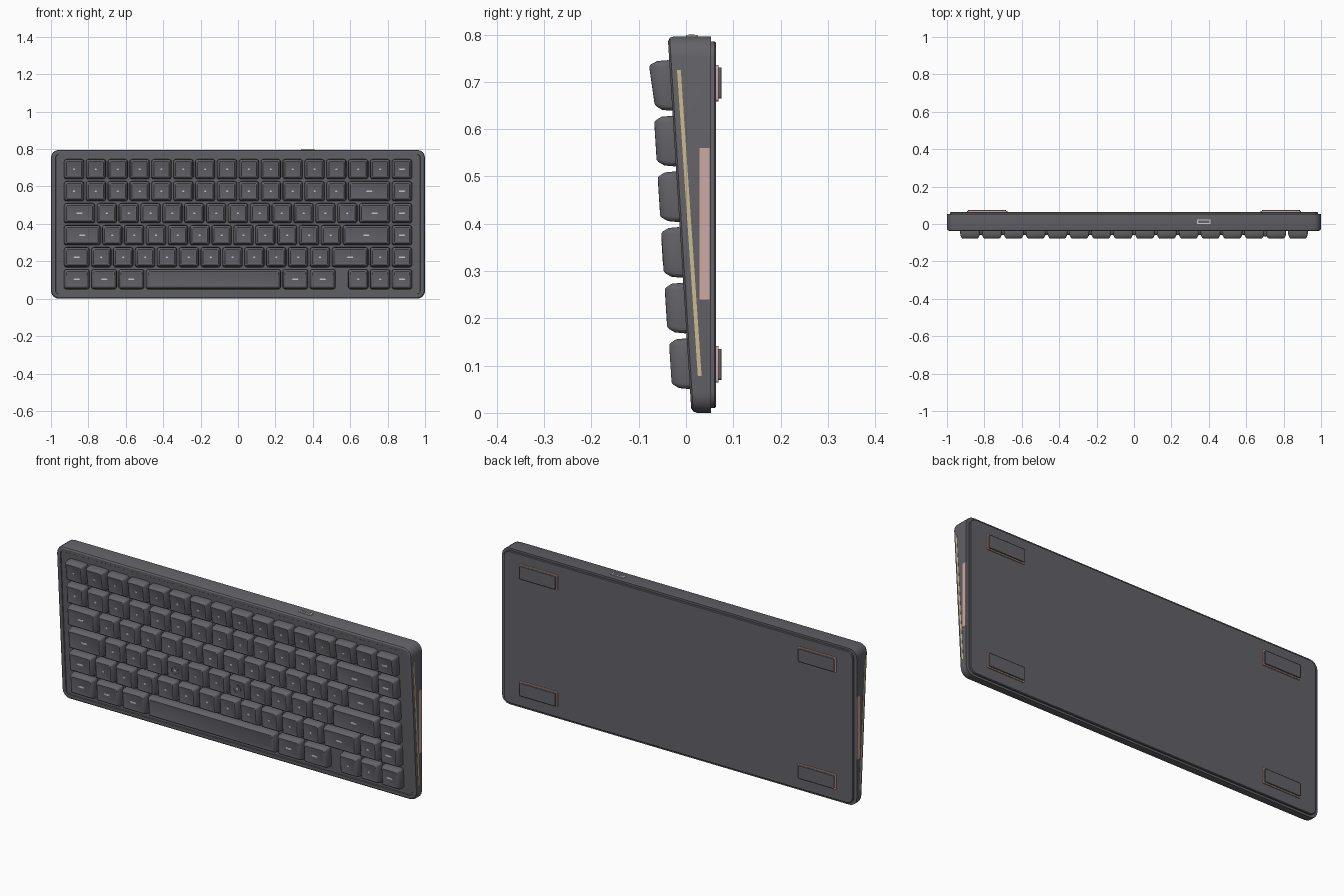
import bpy, bmesh, math

if "Cube" in bpy.data.objects:
    bpy.data.objects.remove(bpy.data.objects["Cube"])


def material(name, r, g, b):
    m = bpy.data.materials.new(name)
    m.use_nodes = True
    m.diffuse_color = (r, g, b, 1)
    m.node_tree.nodes["Principled BSDF"].inputs["Base Color"].default_value = (r, g, b, 1)
    return m


GREY = material("graphite grey", 0.125, 0.122, 0.138)
PINK = material("dusty pink", 0.62, 0.40, 0.36)
TAN = material("pale gold", 0.60, 0.50, 0.28)
LIGHT = material("light grey", 0.60, 0.60, 0.62)


def front(z):
    """Depth of the sloping front face at height z."""
    return 0.0115 - 0.063 * z


def outline(cx, cz, w, h, r, inset=0, seg=4):
    """Rounded rectangle as (x, z) points."""
    hw, hh, r = w / 2 - inset, h / 2 - inset, max(r - inset, 0.004)
    pts = []
    for k, (sx, sz) in enumerate([(1, 1), (-1, 1), (-1, -1), (1, -1)]):
        for i in range(seg + 1):
            a = (k + i / seg) * math.pi / 2
            pts.append((cx + sx * (hw - r) + r * math.cos(a),
                        cz + sz * (hh - r) + r * math.sin(a)))
    return pts


def loft(bm, loops):
    """Skin matching loops of 3D points and cap both ends."""
    rings = [[bm.verts.new(p) for p in loop] for loop in loops]
    n = len(rings[0])
    for a, b in zip(rings, rings[1:]):
        for i in range(n):
            bm.faces.new((a[i], a[(i + 1) % n], b[(i + 1) % n], b[i]))
    bm.faces.new(rings[0])
    bm.faces.new(rings[-1])


def finish(bm, name, mat):
    bmesh.ops.recalc_face_normals(bm, faces=bm.faces[:])
    mesh = bpy.data.meshes.new(name)
    bm.to_mesh(mesh)
    bm.free()
    mesh.materials.append(mat)
    ob = bpy.data.objects.new(name, mesh)
    bpy.context.collection.objects.link(ob)
    bpy.ops.object.select_all(action="DESELECT")
    ob.select_set(True)
    bpy.context.view_layer.objects.active = ob
    bpy.ops.object.shade_smooth_by_angle(angle=math.radians(28))
    return ob


def slab(name, mat, shape, y0, y1, bevel=0.0):
    """Rounded plate between two depths, softened on its rear edge."""
    bm = bmesh.new()
    levels = [(y0, 0), (y1 - bevel, 0)] + ([(y1, bevel)] if bevel else [])
    loft(bm, [[(x, y, z) for x, z in outline(*shape, inset=i)] for y, i in levels])
    return finish(bm, name, mat)


# Wedge-shaped case with a softened front rim and a shallow key tray
H = 0.796
case = (0, H / 2, 2.0, H, 0.042)
bm = bmesh.new()
loops = [[(x, 0.053, z) for x, z in outline(*case)]]
for depth, inset in [(0.012, 0), (0.004, 0.003), (0, 0.010), (0, 0.024), (0.003, 0.026)]:
    loops.append([(x, front(z) + depth, z) for x, z in outline(*case, inset=inset)])
loft(bm, loops)
finish(bm, "case", GREY)

# Rear cover
slab("rear_cover", GREY, (0, H / 2, 1.97, H - 0.02, 0.035), 0.052, 0.063, 0.003)

# Feet: coloured surround with a grey pad
for side, sx in (("left", 1), ("right", -1)):
    for level, z in (("upper", 0.6975), ("lower", 0.1025)):
        slab(f"{level}_{side}_foot_surround", PINK,
             (sx * 0.785, z, 0.215, 0.077, 0.006), 0.062, 0.069)
        slab(f"{level}_{side}_foot_pad", GREY,
             (sx * 0.785, z, 0.203, 0.066, 0.005), 0.062, 0.0752, 0.001)


# Side inlays: thin plates described by a (y, z) outline
def side_plate(name, mat, pts, sx):
    bm = bmesh.new()
    loft(bm, [[(sx * x, y, z) for y, z in pts] for x in (0.995, 1.001)])
    finish(bm, name, mat)


for side, sx in (("left", 1), ("right", -1)):
    side_plate(f"{side}_gold_line", TAN,
               [(-0.019, 0.725), (-0.011, 0.725), (0.033, 0.078), (0.025, 0.078)], sx)
    side_plate(f"{side}_pink_panel", PINK,
               [(0.029, 0.24), (0.050, 0.24), (0.050, 0.56), (0.029, 0.56)], sx)

# Charging port on the top edge
for name, mat, w, d, top in (("port_rim", LIGHT, 0.074, 0.024, 0.7995),
                             ("port_opening", GREY, 0.062, 0.013, 0.80)):
    bm = bmesh.new()
    loft(bm, [[(x, y, z) for x, y in outline(0.373, 0.012, w, d, 0.005)]
              for z in (0.79, top)])
    finish(bm, name, mat)

# Key rows: widths in key units, negative for a gap
UNIT, GAP, KEY_H = 0.1169, 0.0095, 0.107
ROWS = [
    ("function", [1] * 16),
    ("number", [1] * 13 + [2, 1]),
    ("upper_letter", [1.5] + [1] * 12 + [1.5, 1]),
    ("home_letter", [1.75] + [1] * 11 + [2.25, 1]),
    ("lower_letter", [1.25] + [1] * 11 + [1.75, 1, 1]),
    ("space", [1.25] * 3 + [6.25] + [1.25] * 2 + [-0.5] + [1] * 3),
]
# Keycap section: (height, inset, share of the row tilt)
SECTION = [(-0.004, 0.001, 0), (0.003, 0, 0), (0.024, 0.002, 0.5), (0.036, 0.009, 1),
           (0.0395, 0.013, 1), (0.040, 0.016, 1), (0.0388, 0.020, 1)]

marks = bmesh.new()
for r, (row, widths) in enumerate(ROWS):
    cz = 0.6925 - r * 0.1177
    tilt = 0.08 if r == 0 else 0.0
    rise = 1.0 if r < 5 else 0.95
    x = -8 * UNIT
    bm = bmesh.new()
    for i, u in enumerate(widths):
        w = abs(u) * UNIT
        cx = x + w / 2
        x += w
        if u < 0:
            continue

        def place(px, pz, d, t=1):
            return (px, front(pz) - d * rise - tilt * t * (pz - cz), pz)

        loft(bm, [[place(px, pz, d, t) for px, pz in
                   outline(cx, cz, w - GAP, KEY_H, 0.014, inset=s, seg=3)]
                  for d, s, t in SECTION])
        # Small plain dash marking each key, none on the space bar
        if u < 6:
            mw = 0.034 if u > 1 or i == len(widths) - 1 else 0.013
            dash = outline(cx, cz, mw, 0.009, 0.004, seg=1)
            loft(marks, [[place(px, pz, d) for px, pz in dash] for d in (0.0380, 0.0392)])
        # Raised finger rings on the two home keys
        if row == "home_letter" and i in (4, 7):
            for k in range(20):
                a0, a1 = (math.tau * j / 20 for j in (k, k + 1))
                quad = [(cx + q * math.cos(a), cz + q * math.sin(a))
                        for q, a in ((0.018, a0), (0.021, a0), (0.021, a1), (0.018, a1))]
                loft(bm, [[place(px, pz, d) for px, pz in quad] for d in (0.038, 0.0405)])
    finish(bm, f"{row}_row_keys", GREY)
finish(marks, "key_marks", LIGHT)
